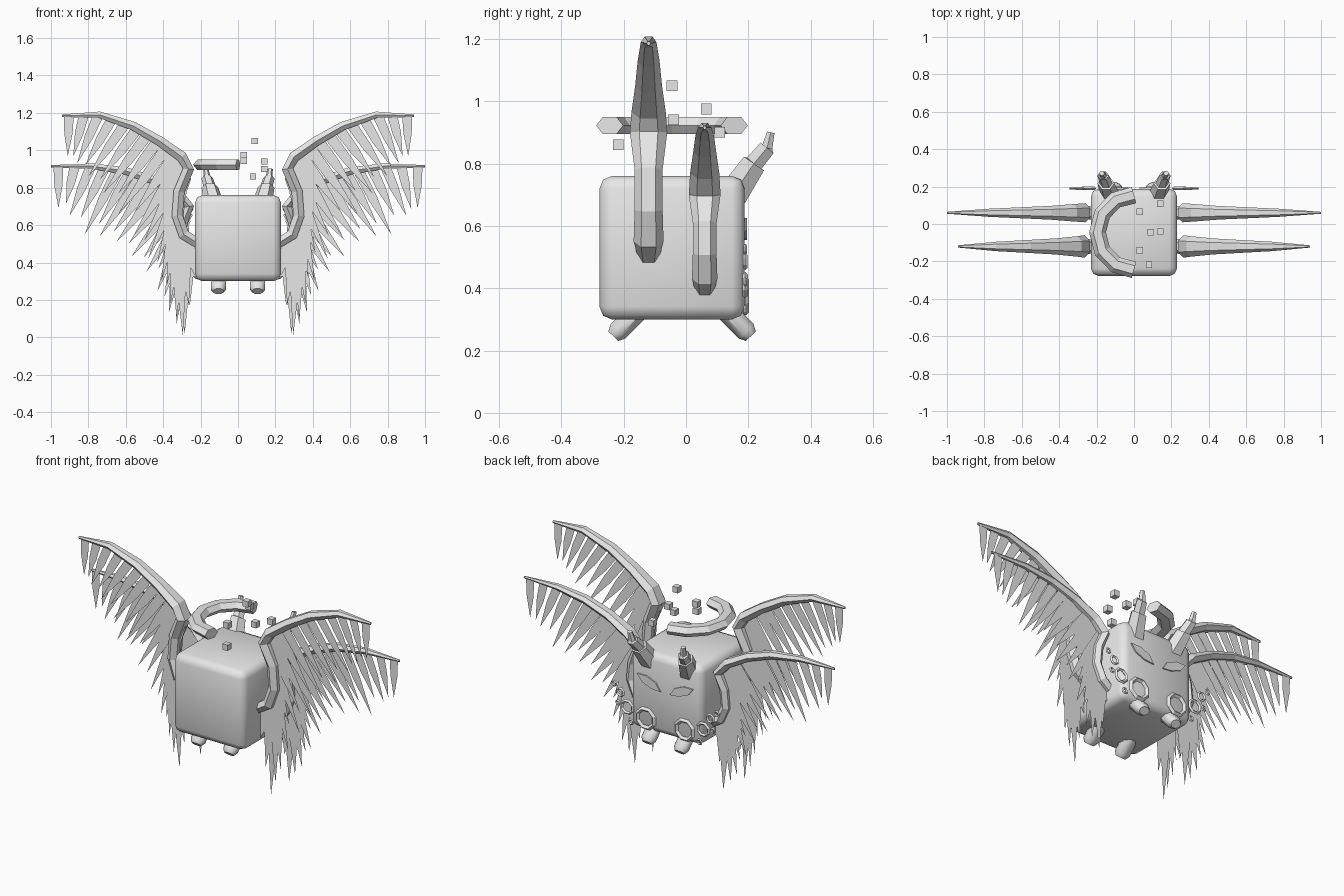
import bpy, bmesh, random
from math import sin, cos, pi, radians
from mathutils import Vector as V

random.seed(4)
if "Cube" in bpy.data.objects:
    bpy.data.objects.remove(bpy.data.objects["Cube"], do_unlink=True)

stone = bpy.data.materials.new("stone_grey")
stone.use_nodes = True
stone.diffuse_color = (0.8, 0.8, 0.8, 1)
stone.node_tree.nodes["Principled BSDF"].inputs["Base Color"].default_value = (0.8, 0.8, 0.8, 1)
X, Y, Z = V((1, 0, 0)), V((0, 1, 0)), V((0, 0, 1))


def finish(name, bm, smooth=0, solid=True):
    if solid:
        bmesh.ops.recalc_face_normals(bm, faces=bm.faces)
    me = bpy.data.meshes.new(name)
    bm.to_mesh(me)
    bm.free()
    ob = bpy.data.objects.new(name, me)
    bpy.context.collection.objects.link(ob)
    me.materials.append(stone)
    if smooth:
        bpy.ops.object.select_all(action="DESELECT")
        ob.select_set(True)
        bpy.context.view_layer.objects.active = ob
        bpy.ops.object.shade_smooth_by_angle(angle=radians(smooth))
    return ob


def sweep(name, pts, sizes, side, n=6, phase=0.0, closed=False, smooth=0):
    """Sweep an n-gon along a path; sizes are (along side, across side)."""
    bm = bmesh.new()
    pts = [V(p) for p in pts]
    m = len(pts)
    rings = []
    for i, p in enumerate(pts):
        if closed:
            t = pts[(i + 1) % m] - pts[i - 1]
        else:
            t = pts[min(i + 1, m - 1)] - pts[max(i - 1, 0)]
        v = t.normalized().cross(side).normalized()
        a, b = sizes[i]
        ring = [phase + 2 * pi * k / n for k in range(n)]
        rings.append([bm.verts.new(p + side * a * cos(q) + v * b * sin(q)) for q in ring])
    for i in range(m if closed else m - 1):
        r, s = rings[i], rings[(i + 1) % m]
        for k in range(n):
            j = (k + 1) % n
            bm.faces.new((r[k], r[j], s[j], s[k]))
    if not closed:
        bm.faces.new(rings[0])
        bm.faces.new(rings[-1])
    return finish(name, bm, smooth)


def along(pts, t):
    """Point at fraction t of a list of (x, z) pairs."""
    f = t * (len(pts) - 1)
    i = min(int(f), len(pts) - 2)
    return V(pts[i]).lerp(V(pts[i + 1]), f - i)


def box(name, centre, size, bevel=0.0, smooth=0):
    bm = bmesh.new()
    bmesh.ops.create_cube(bm, size=1)
    for v in bm.verts:
        v.co = V(centre) + V([c * s for c, s in zip(v.co, size)])
    if bevel:
        bmesh.ops.bevel(bm, geom=bm.edges[:], offset=bevel, segments=2, profile=0.5,
                        affect="EDGES")
    return finish(name, bm, smooth)


# Body
box("body", (0, -0.045, 0.53), (0.46, 0.465, 0.46), 0.04, 50)

# Wings: bone path from shoulder to tip, and feather tips from shoulder to tip
front_bone = [(.21, .50), (.29, .55), (.325, .65), (.315, .78), (.265, .90),
              (.30, .965), (.42, 1.05), (.56, 1.13), (.74, 1.19), (.94, 1.185)]
rear_bone = [(.20, .385), (.27, .43), (.305, .51), (.295, .61), (.26, .70),
             (.32, .77), (.45, .84), (.60, .89), (.78, .915), (1.0, .915)]
front_tips = [(.23, .33), (.295, .01), (.36, .18), (.41, .30), (.48, .42), (.56, .54),
              (.64, .66), (.72, .77), (.80, .86), (.86, .93), (.91, .97)]
rear_tips = [(.23, .32), (.285, .02), (.37, .13), (.43, .25), (.49, .35), (.57, .43),
             (.65, .51), (.74, .54), (.82, .55), (.90, .65), (.96, .69)]
bone_size = [(.035, .03), (.048, .034), (.045, .034), (.045, .034), (.06, .034),
             (.055, .034), (.043, .03), (.035, .027), (.025, .02), (.006, .008)]


def feathers(name, s, y, bone, tips, count=21):
    bm = bmesh.new()
    for i in range(count):
        t = i / (count - 1)
        root = along(bone, 0.1 + 0.88 * t)
        tip = along(tips, t)
        if i % 2 and i > 3:
            tip = root.lerp(tip, random.uniform(0.8, 0.95))
        d = (tip - root).normalized()
        w = V((-d.y, d.x)) * (0.038 - 0.012 * t)
        mid = root.lerp(tip, 0.45)
        outline = [root - w, mid - w * 0.85, tip, mid + w * 0.85, root + w]
        off = y + 0.003 * (i % 3 - 1)
        verts = [bm.verts.new((s * p.x, off, p.y)) for p in outline]
        bm.faces.new(verts if s > 0 else verts[::-1])
    finish(name, bm, solid=False)


for s, label in ((1, "left"), (-1, "right")):
    for part, y, bone, tips in (("front", -0.12, front_bone, front_tips),
                                ("rear", 0.06, rear_bone, rear_tips)):
        k = 1 if part == "front" else 0.85
        sweep(f"{label}_{part}_wing_bone", [(s * x, y, z) for x, z in bone],
              [(a * k, b * k) for a, b in bone_size], Y)
        feathers(f"{label}_{part}_feathers", s, y, bone, tips)

    # Stepped horns
    sweep(f"{label}_horn",
          [(s * x, y, z) for x, y, z in ((.125, .15, .70), (.15, .218, .80), (.15, .218, .80),
                                         (.165, .26, .85), (.165, .26, .85), (.172, .272, .90))],
          [(.055, .055), (.045, .045), (.034, .034), (.031, .031), (.02, .02), (.014, .014)],
          X, n=6)

    # Splayed feet
    for part, y, d in (("front", -0.15, -1), ("rear", 0.125, 1)):
        sweep(f"{label}_{part}_foot",
              [(s * .105, y + d * a, z) for a, z in ((0, .33), (.068, .262), (.083, .246))],
              [(.043, .036), (.043, .036), (.03, .024)], X, n=8, phase=pi / 8, smooth=45)

    # Slanted eye plates
    bm = bmesh.new()
    eye = [(.03, .555), (.09, .56), (.15, .585), (.18, .625), (.12, .625), (.06, .60)]
    base = bm.faces.new([bm.verts.new((s * x, .186, z)) for x, z in eye])
    out = bmesh.ops.extrude_face_region(bm, geom=[base])["geom"]
    bmesh.ops.translate(bm, vec=Y * .009, verts=[g for g in out if isinstance(g, bmesh.types.BMVert)])
    finish(f"{label}_eye", bm)

    # Octagonal cheek rings trailing outwards
    for i, (x, z, r) in enumerate(((.125, .375, .056), (.245, .41, .036), (.22, .33, .013),
                                   (.29, .485, .022), (.305, .42, .012), (.33, .525, .013))):
        turn = [2 * pi * (k + .5) / 8 for k in range(8)]
        tube = 0.004 + r * 0.15
        sweep(f"{label}_cheek_ring_{i + 1}",
              [(s * x + r * cos(q), .19, z + r * sin(q)) for q in turn],
              [(tube, tube)] * 8, Y, n=4, closed=True)

# Broken half halo
arc = [pi / 2 + pi * k / 6 for k in range(7)]
sweep("half_halo", [(.195 * cos(q), -.045 + .2 * sin(q), .922) for q in arc],
      [(.032, .045)] * 7, Z, n=6, phase=pi / 2)

# Floating fragments of the missing half
for i, p in enumerate(((.09, -.045, 1.05), (.03, .065, .975), (.14, .108, .90),
                       (.14, -.04, .94), (.08, -.217, .86), (.03, -.14, .945))):
    box(f"halo_fragment_{i + 1}", p, (.034, .034, .034))
